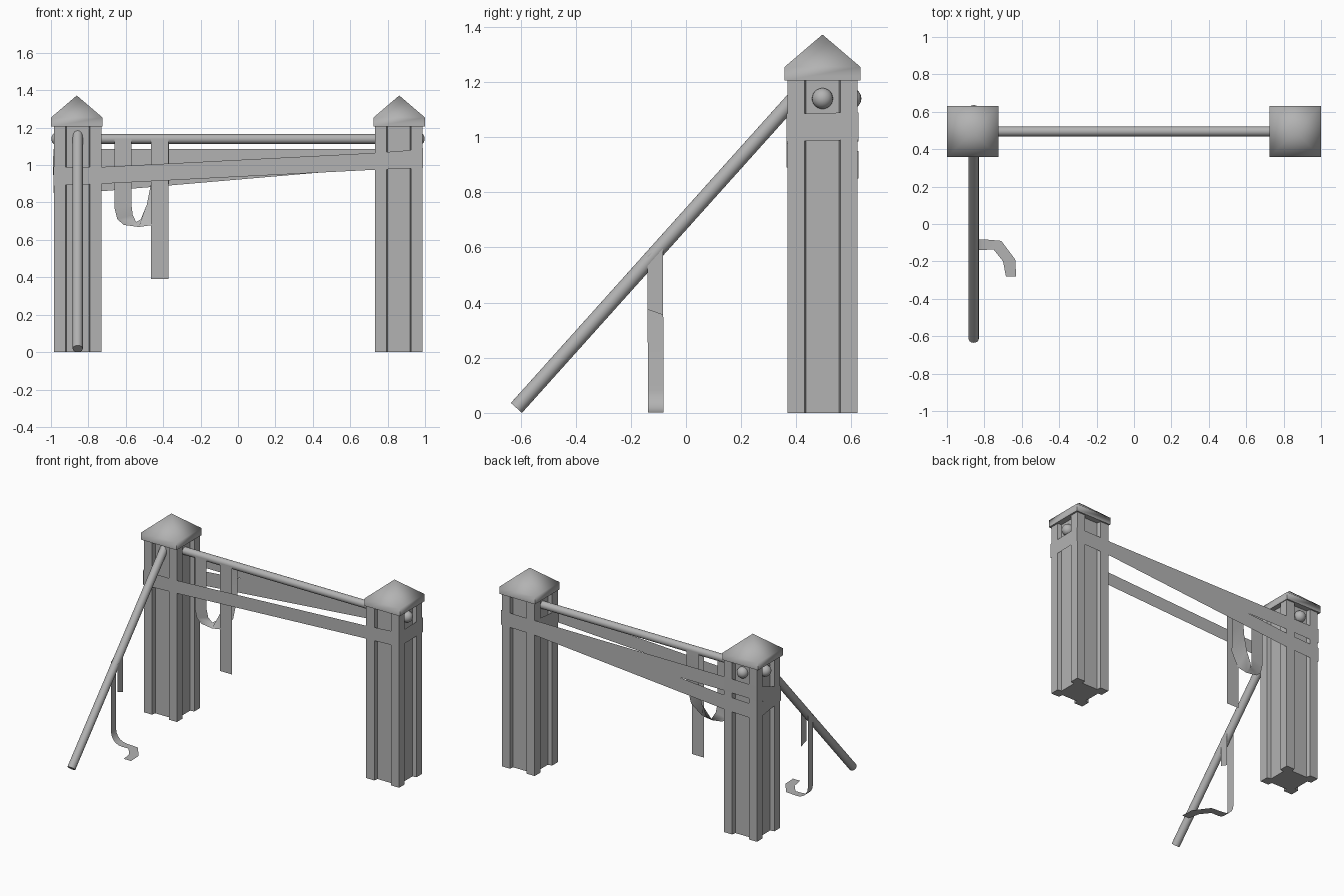
import bpy, bmesh, math
from mathutils import Vector

if "Cube" in bpy.data.objects:
    bpy.data.objects.remove(bpy.data.objects["Cube"])

LX, RX, PY = -0.857, 0.86, 0.495      # post centres
H, D = 0.127, 0.098                   # post half width, recessed panel depth
ROD_Z = 1.14

grey = bpy.data.materials.new("dark_grey")
grey.diffuse_color = (0.45, 0.45, 0.45, 1)
grey.use_nodes = True
grey.node_tree.nodes["Principled BSDF"].inputs["Base Color"].default_value = grey.diffuse_color


def finish(name, bm, smooth=False):
    me = bpy.data.meshes.new(name)
    bmesh.ops.recalc_face_normals(bm, faces=bm.faces[:])
    bm.to_mesh(me)
    bm.free()
    me.materials.append(grey)
    ob = bpy.data.objects.new(name, me)
    bpy.context.collection.objects.link(ob)
    if smooth:
        bpy.ops.object.select_all(action='DESELECT')
        ob.select_set(True)
        bpy.context.view_layer.objects.active = ob
        bpy.ops.object.shade_smooth_by_angle(angle=math.radians(smooth))
    return ob


def post(name, cx):
    # square column with a recessed panel down each face
    side = [(H, -H), (H, -0.065), (D, -0.06), (D, 0.06), (H, 0.065)]
    bm = bmesh.new()
    ring = []
    for k in range(4):
        c, s = (1, 0, -1, 0)[k], (0, 1, 0, -1)[k]
        for x, y in side:
            ring.append(bm.verts.new((cx + c * x - s * y, PY + s * x + c * y, 0)))
    base = bm.faces.new(ring)
    up = bmesh.ops.extrude_face_region(bm, geom=[base], use_keep_orig=True)
    bmesh.ops.translate(bm, vec=(0, 0, 1.21),
                        verts=[v for v in up['geom'] if isinstance(v, bmesh.types.BMVert)])
    finish(name, bm)


def cap(name, cx):
    # square slab with a softly shaded pyramid on top
    bm = bmesh.new()
    rings = []
    for h, z in ((0.137, 1.205), (0.137, 1.255)):
        rings.append([bm.verts.new((cx + a * h, PY + b * h, z))
                      for a, b in ((-1, -1), (1, -1), (1, 1), (-1, 1))])
    tip = bm.verts.new((cx, PY, 1.372))
    bm.faces.new(rings[0])
    for i in range(4):
        j = (i + 1) % 4
        bm.faces.new((rings[0][i], rings[0][j], rings[1][j], rings[1][i]))
        bm.faces.new((rings[1][i], rings[1][j], tip))
    # the slab meets the pyramid at about 50 degrees, pyramid ridges at about 54
    ob = finish(name, bm, 60)
    return ob


def rod(name, a, b, r=0.026):
    a, b = Vector(a), Vector(b)
    bm = bmesh.new()
    bmesh.ops.create_cone(bm, cap_ends=True, segments=20, radius1=r, radius2=r,
                          depth=(b - a).length)
    ob = finish(name, bm, 35)
    ob.location = (a + b) / 2
    ob.rotation_euler = (b - a).to_track_quat('Z', 'Y').to_euler()


def knob(name, p):
    bm = bmesh.new()
    bmesh.ops.create_uvsphere(bm, u_segments=20, v_segments=12, radius=0.038)
    bmesh.ops.translate(bm, vec=p, verts=bm.verts)
    finish(name, bm, 35)


def ribbon(name, pairs, smooth=False):
    # strip of quads between two edge paths
    bm = bmesh.new()
    rows = [(bm.verts.new(a), bm.verts.new(b)) for a, b in pairs]
    for (a, b), (c, d) in zip(rows, rows[1:]):
        bm.faces.new((a, b, d, c))
    finish(name, bm, smooth)


def band(name, pts):
    # upright tape: x, y, lower z, upper z
    ribbon(name, [((x, y, lo), (x, y, hi)) for x, y, lo, hi in pts])


# posts, caps and knobs
for label, x, s in (("left", LX, -1), ("right", RX, 1)):
    post(label + "_post", x)
    cap(label + "_cap", s * 0.862)
    knob(label + "_end_knob", (s * 0.96, PY, ROD_Z))
knob("back_knob", (LX, 0.598, ROD_Z))

# cross rod and leaning rod
rod("cross_rod", (-0.8, PY, ROD_Z), (0.8, PY, ROD_Z))
rod("leaning_rod", (LX, -0.615, 0.018), (LX, 0.415, 1.166), 0.027)

# tape wound around both posts
F, B, L, R = 0.365, 0.625, -0.987, 0.99
band("wrapped_tape", [
    (L, B, 0.85, 0.95), (L, F, 0.89, 0.99), (-0.73, F, 0.90, 0.99),
    (0.73, F, 0.975, 1.065), (R, F, 0.985, 1.085), (R, B, 0.99, 1.09),
    (0.73, B, 0.985, 1.087), (-0.73, B, 0.86, 0.96), (L, B, 0.85, 0.95)])
band("upper_back_tape", [
    (0.73, B - 0.002, 0.985, 1.087), (-0.73, B - 0.002, 0.99, 1.087),
    (L, B, 0.985, 1.085), (L - 0.002, F, 0.89, 0.99)])
band("right_inner_tape", [(0.73, F, 0.975, 1.065), (0.73, B, 0.985, 1.087)])

# loop of tape hanging off the cross rod
ribbon("looped_tape", [
    ((-0.66, 0.468, 1.14), (-0.57, 0.468, 1.14)),
    ((-0.66, 0.468, 0.77), (-0.57, 0.468, 0.79)),
    ((-0.645, 0.468, 0.71), (-0.563, 0.475, 0.735)),
    ((-0.61, 0.468, 0.68), (-0.545, 0.495, 0.695)),
    ((-0.53, 0.468, 0.669), (-0.52, 0.52, 0.71)),
    ((-0.455, 0.471, 0.68), (-0.487, 0.521, 0.79)),
    ((-0.385, 0.495, 0.76), (-0.465, 0.521, 0.90)),
    ((-0.37, 0.521, 0.90), (-0.46, 0.521, 0.98)),
    ((-0.37, 0.521, 1.14), (-0.46, 0.521, 1.14))], 60)
ribbon("hanging_tape", [((-0.465, 0.466, z), (-0.372, 0.466, z)) for z in (1.14, 0.39)])

# tape hanging off the leaning rod and curling over the ground
ribbon("short_hanging_tape", [
    ((-0.832, -0.14, 0.57), (-0.832, -0.083, 0.61)),
    ((-0.832, -0.14, 0.375), (-0.832, -0.083, 0.355))])
arc = []
for i in range(6):
    t = math.radians(18 * i)
    x, z = -0.884 + 0.08 * (1 - math.cos(t)), 0.082 - 0.08 * math.sin(t)
    arc.append(((x, -0.138, z), (x, -0.082, z)))
ribbon("curling_tape", [((-0.884, -0.14, 0.57), (-0.884, -0.083, 0.61))] + arc + [
    ((-0.75, -0.137, 0.002), (-0.71, -0.09, 0.002)),
    ((-0.70, -0.20, 0.002), (-0.635, -0.19, 0.002)),
    ((-0.685, -0.28, 0.002), (-0.63, -0.28, 0.002))], 60)
